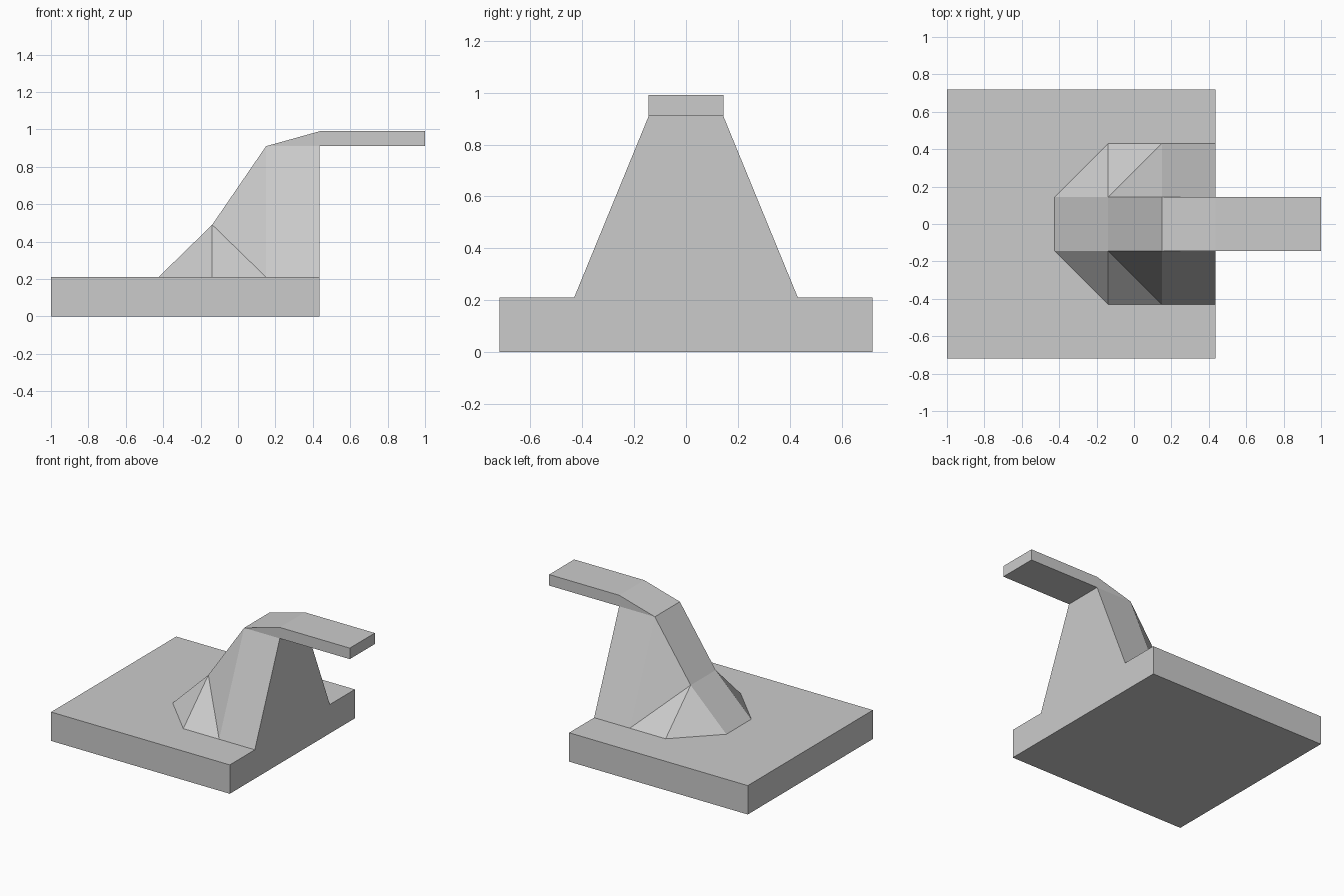
import bpy, bmesh

if "Cube" in bpy.data.objects:
    bpy.data.objects.remove(bpy.data.objects["Cube"])

U = 0.2874                       # horizontal grid step of the model
X0, X1, X2, X3 = -0.425, -0.138, 0.15, 0.437
IN, OUT = U / 2, U * 1.5         # half widths of spine and foot
Z0, Z1, Z2, Z3 = 0.21, 0.49, 0.91, 0.99


def finish(name, bm):
    bmesh.ops.remove_doubles(bm, verts=bm.verts, dist=1e-5)
    bmesh.ops.recalc_face_normals(bm, faces=bm.faces)
    mesh = bpy.data.meshes.new(name)
    bm.to_mesh(mesh)
    bm.free()
    obj = bpy.data.objects.new(name, mesh)
    bpy.context.collection.objects.link(obj)
    return obj


def add_face(bm, points):
    return bm.faces.new([bm.verts.new(p) for p in points])


def extruded_profile(name, profile, half):
    """Extrude an x-z outline symmetrically along y."""
    bm = bmesh.new()
    face = add_face(bm, [(x, -half, z) for x, z in profile])
    ext = bmesh.ops.extrude_face_region(bm, geom=[face])
    verts = [v for v in ext["geom"] if isinstance(v, bmesh.types.BMVert)]
    bmesh.ops.translate(bm, verts=verts, vec=(0, 2 * half, 0))
    return finish(name, bm)


# Square base slab
extruded_profile("base", [(-1, 0), (X3, 0), (X3, Z0), (-1, Z0)], U * 2.5)

# Overhanging arm with sloped root
extruded_profile("arm", [(X2, Z2), (1, Z2), (1, Z3), (X3, Z3)], IN)

# Faceted pedestal: a stepped spine with flared flanks on both sides
spine = [(X0, Z0), (X1, Z1), (X2, Z2)]
bm = bmesh.new()
for (xa, za), (xb, zb) in zip(spine, spine[1:]):
    add_face(bm, [(xa, -IN, za), (xa, IN, za), (xb, IN, zb), (xb, -IN, zb)])
for s in (-1, 1):
    toe, knee, top, top_end = [(x, s * IN, z) for x, z in spine + [(X3, Z2)]]
    foot = [(x, s * OUT, Z0) for x in (X1, X2, X3)]
    add_face(bm, [toe, foot[0], knee])
    add_face(bm, [foot[0], foot[1], knee])
    add_face(bm, [knee, foot[1], top])
    add_face(bm, [foot[1], foot[2], top_end, top])
# Flat end wall, flush with the base edge
add_face(bm, [(X3, -OUT, Z0), (X3, OUT, Z0), (X3, IN, Z2), (X3, -IN, Z2)])
finish("pedestal", bm)
